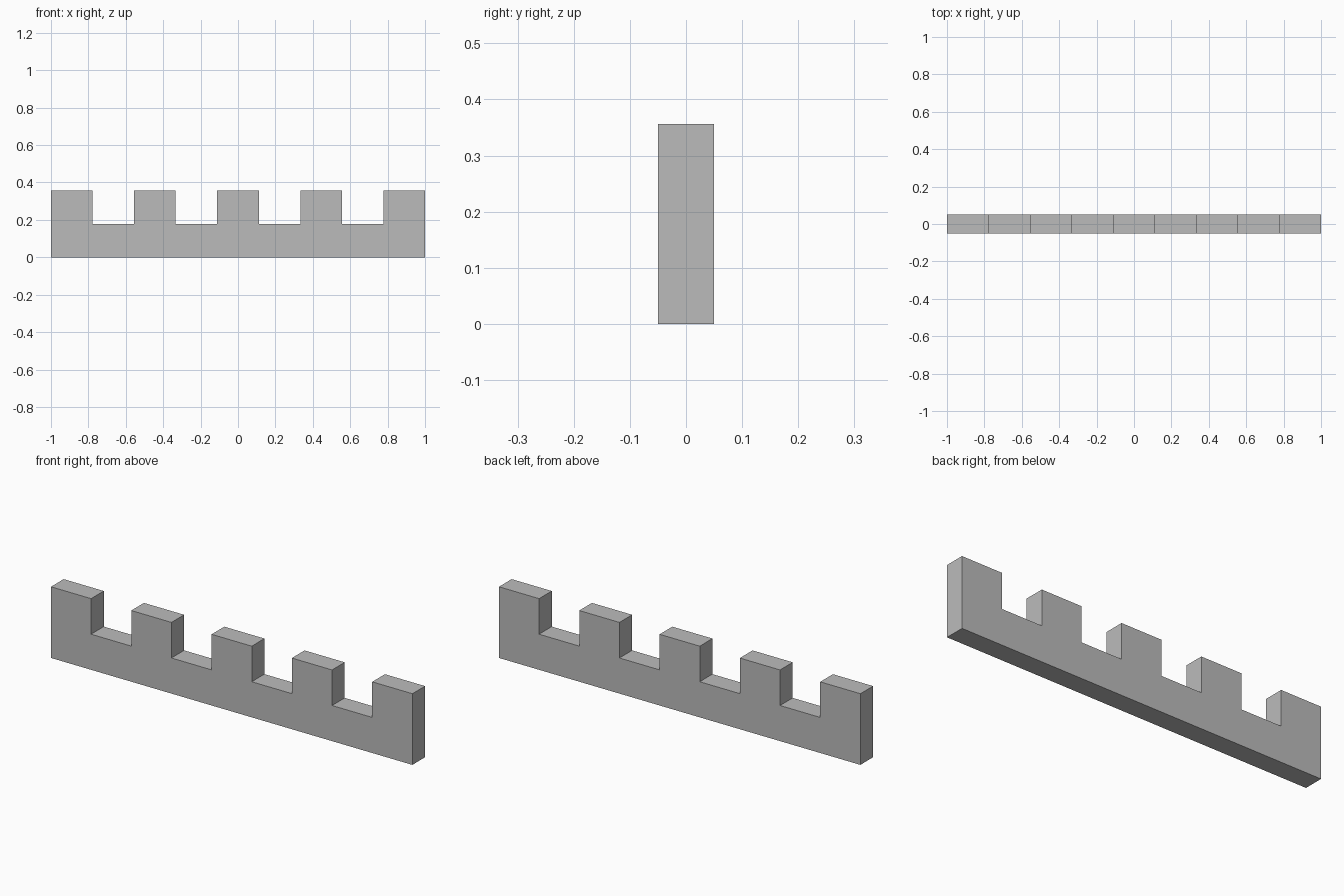
import bpy
import bmesh

if "Cube" in bpy.data.objects:
    bpy.data.objects.remove(bpy.data.objects["Cube"], do_unlink=True)

LENGTH, DEPTH = 2.0, 0.1
WALL_TOP, MERLON_TOP = 0.178, 0.356
SLOTS = 9  # alternating merlons and gaps
STEP = LENGTH / SLOTS

# Plain grey
grey = bpy.data.materials.new("stone_grey")
grey.use_nodes = True
colour = (0.5, 0.5, 0.5, 1.0)
grey.diffuse_color = colour
grey.node_tree.nodes["Principled BSDF"].inputs["Base Color"].default_value = colour

# Crenellated outline: flat base, then stepped top from left to right
outline = [(LENGTH / 2, 0), (-LENGTH / 2, 0)]
for i in range(SLOTS):
    top = WALL_TOP if i % 2 else MERLON_TOP
    x = -LENGTH / 2 + i * STEP
    outline += [(x, top), (x + STEP, top)]

# Extrude the outline through the wall's depth
bm = bmesh.new()
face = bm.faces.new([bm.verts.new((x, -DEPTH / 2, z)) for x, z in outline])
extruded = bmesh.ops.extrude_face_region(bm, geom=[face], use_keep_orig=True)
verts = [v for v in extruded["geom"] if isinstance(v, bmesh.types.BMVert)]
bmesh.ops.translate(bm, verts=verts, vec=(0, DEPTH, 0))
bmesh.ops.recalc_face_normals(bm, faces=bm.faces)

mesh = bpy.data.meshes.new("crenellated_wall")
bm.to_mesh(mesh)
bm.free()
mesh.materials.append(grey)
wall = bpy.data.objects.new("crenellated_wall", mesh)
bpy.context.collection.objects.link(wall)
